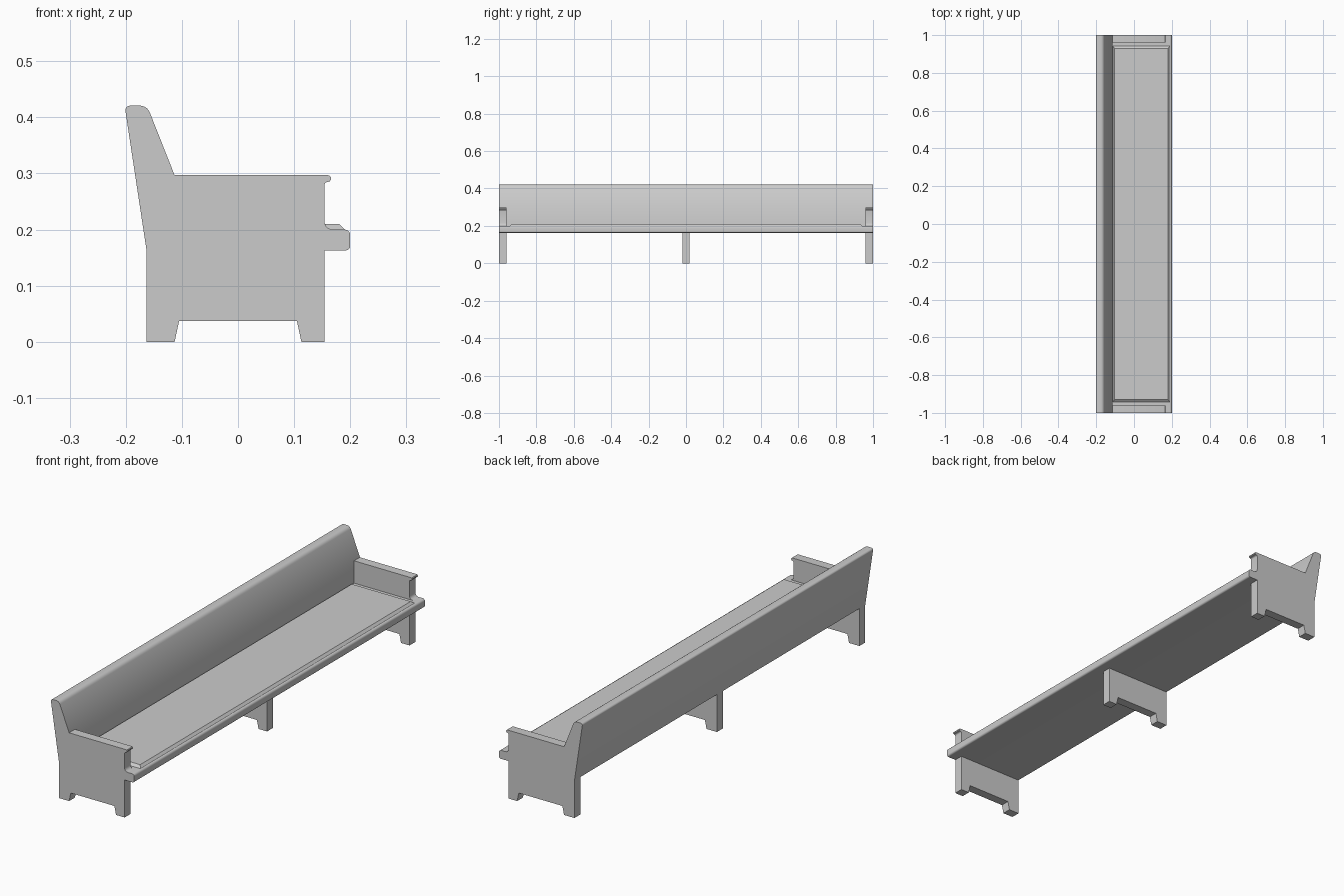
import bpy, bmesh, math

if "Cube" in bpy.data.objects:
    bpy.data.objects.remove(bpy.data.objects["Cube"])

wood = bpy.data.materials.new("grey")
wood.diffuse_color = (0.6, 0.6, 0.6, 1)
wood.use_nodes = True
wood.node_tree.nodes["Principled BSDF"].inputs["Base Color"].default_value = wood.diffuse_color


def arc(cx, cz, r, a0, a1, n=5):
    """Points on an arc in the xz plane, angles in degrees."""
    return [(cx + r * math.cos(math.radians(a0 + (a1 - a0) * i / n)),
             cz + r * math.sin(math.radians(a0 + (a1 - a0) * i / n)))
            for i in range(n + 1)]


def extrude(name, profile, y0, y1):
    """Extrude an xz profile along y into a closed solid."""
    bm = bmesh.new()
    face = bm.faces.new([bm.verts.new((x, y0, z)) for x, z in profile])
    out = bmesh.ops.extrude_face_region(bm, geom=[face])["geom"]
    bmesh.ops.translate(bm, vec=(0, y1 - y0, 0),
                        verts=[v for v in out if isinstance(v, bmesh.types.BMVert)])
    bmesh.ops.recalc_face_normals(bm, faces=bm.faces)
    mesh = bpy.data.meshes.new(name)
    bm.to_mesh(mesh)
    bm.free()
    mesh.materials.append(wood)
    obj = bpy.data.objects.new(name, mesh)
    bpy.context.collection.objects.link(obj)
    bpy.context.view_layer.objects.active = obj
    obj.select_set(True)
    bpy.ops.object.shade_smooth_by_angle(angle=math.radians(30))
    obj.select_set(False)
    return obj


# Seat board with a rounded front edge
extrude("seat", [(-0.163, 0.163)] + arc(0.192, 0.171, 0.008, -90, 0)
        + arc(0.190, 0.190, 0.010, 0, 90) + [(-0.163, 0.2)], -1, 1)

# Backrest: vertical lower front, sloped upper front, rounded top
extrude("backrest", [(-0.163, 0.163), (-0.113, 0.163), (-0.113, 0.297)]
        + arc(-0.175, 0.402, 0.019, 20, 90) + arc(-0.192, 0.412, 0.009, 90, 172),
        -1, 1)

# Raised seat panel with sloping edges
bm = bmesh.new()
lower = [(-0.113, -0.945), (0.192, -0.945), (0.192, 0.945), (-0.113, 0.945)]
upper = [(-0.103, -0.93), (0.180, -0.93), (0.180, 0.93), (-0.103, 0.93)]
a = [bm.verts.new((x, y, 0.198)) for x, y in lower]
b = [bm.verts.new((x, y, 0.21)) for x, y in upper]
bm.faces.new(a[::-1])
bm.faces.new(b)
for i in range(4):
    j = (i + 1) % 4
    bm.faces.new((a[i], a[j], b[j], b[i]))
mesh = bpy.data.meshes.new("seat_panel")
bm.to_mesh(mesh)
bm.free()
mesh.materials.append(wood)
bpy.context.collection.objects.link(bpy.data.objects.new("seat_panel", mesh))

# Leg panels at both ends and the middle
legs = [(-0.163, 0), (-0.113, 0), (-0.105, 0.037), (0.105, 0.037),
        (0.113, 0), (0.154, 0), (0.154, 0.163), (-0.163, 0.163)]
for name, y in (("left_leg", -0.98), ("middle_leg", 0), ("right_leg", 0.98)):
    extrude(name, legs, y - 0.02, y + 0.02)

# Arm panels with a rounded lip on top and a fillet at the seat
arm = ([(-0.113, 0.2)] + arc(0.169, 0.215, 0.015, 270, 180)
       + arc(0.160, 0.279, 0.006, 180, 90)
       + arc(0.160, 0.291, 0.006, -90, 90) + [(-0.113, 0.297)])
for name, y in (("left_arm", -0.98), ("right_arm", 0.98)):
    extrude(name, arm, y - 0.02, y + 0.02)
